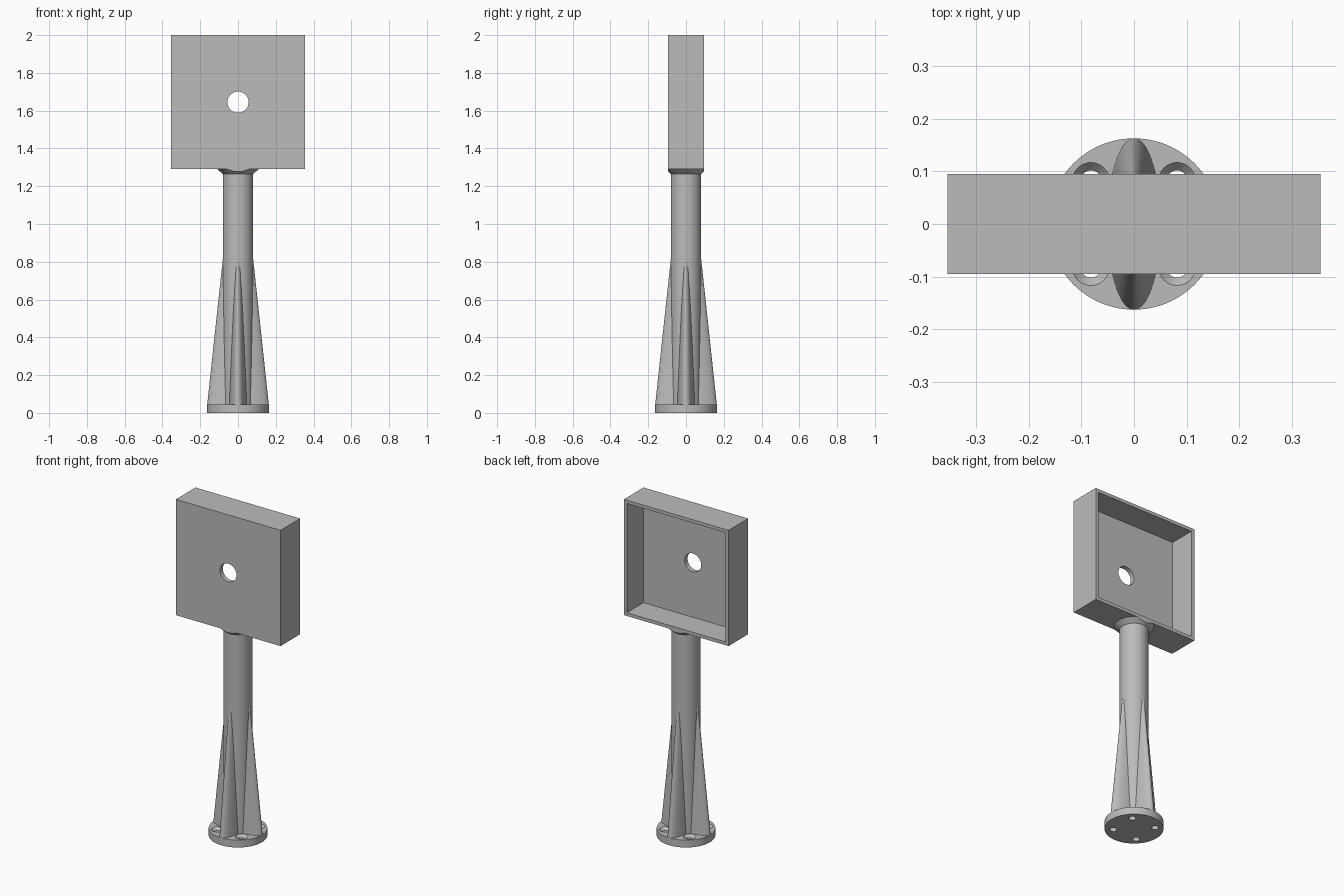
import bpy, bmesh, math
from mathutils import Matrix, Vector

if "Cube" in bpy.data.objects:
    bpy.data.objects.remove(bpy.data.objects["Cube"])

grey = bpy.data.materials.new("plain_grey")
grey.use_nodes = True
colour = (0.5, 0.5, 0.5, 1)
grey.diffuse_color = colour
grey.node_tree.nodes["Principled BSDF"].inputs["Base Color"].default_value = colour

BASE_R, BASE_H = 0.163, 0.045
POST_R, POST_TOP = 0.08, 1.265
HEAD_W, HEAD_Y, HEAD_Z0, HEAD_Z1 = 0.355, 0.095, 1.29, 2.0
WALL, PLATE = 0.02, 0.028


def finish(name, bm):
    bmesh.ops.recalc_face_normals(bm, faces=bm.faces)
    mesh = bpy.data.meshes.new(name)
    bm.to_mesh(mesh)
    bm.free()
    mesh.materials.append(grey)
    obj = bpy.data.objects.new(name, mesh)
    bpy.context.collection.objects.link(obj)
    return obj


def box(name, lo, hi):
    lo, hi = Vector(lo), Vector(hi)
    bm = bmesh.new()
    bmesh.ops.create_cube(bm, size=1)
    bmesh.ops.scale(bm, vec=hi - lo, verts=bm.verts)
    bmesh.ops.translate(bm, vec=(lo + hi) / 2, verts=bm.verts)
    return finish(name, bm)


def cone(name, r0, r1, z0, z1, x=0, y=0, segs=64, squash=1):
    """Upright cone or cylinder; squash flattens its section into an ellipse."""
    bm = bmesh.new()
    bmesh.ops.create_cone(bm, cap_ends=True, segments=segs, radius1=r0,
                          radius2=r1, depth=z1 - z0)
    bmesh.ops.scale(bm, vec=(1, squash, 1), verts=bm.verts)
    bmesh.ops.translate(bm, vec=(x, y, (z0 + z1) / 2), verts=bm.verts)
    return finish(name, bm)


def cut(target, cutter, operation="DIFFERENCE"):
    mod = target.modifiers.new("cut", "BOOLEAN")
    mod.operation, mod.solver, mod.object = operation, "EXACT", cutter
    bpy.context.view_layer.objects.active = target
    bpy.ops.object.modifier_apply(modifier=mod.name)
    bpy.data.objects.remove(cutter)


def smooth(obj):
    bpy.ops.object.select_all(action="DESELECT")
    obj.select_set(True)
    bpy.context.view_layer.objects.active = obj
    bpy.ops.object.shade_smooth_by_angle(angle=math.radians(30))


# Round foot with four countersunk bolt holes
base = cone("base_flange", BASE_R, BASE_R, 0, BASE_H, segs=96)
for sx in (-1, 1):
    for sy in (-1, 1):
        x, y = 0.082 * sx, 0.082 * sy
        cut(base, cone("hole_cutter", 0.02, 0.02, -0.05, 0.1, x, y, 32))
        cut(base, cone("sink_cutter", 0.02, 0.036, BASE_H - 0.017, BASE_H + 0.001, x, y, 32))

# Post
post = cone("post", POST_R, POST_R, BASE_H, HEAD_Z0)

# Crossed tapering ribs with elliptical section, sinking into the post at the top
ribs = []
for name, turn in (("side_ribs", 0), ("front_back_ribs", 90)):
    rib = cone(name, BASE_R, 0.075, BASE_H, 0.865, squash=0.31, segs=96)
    rib.data.transform(Matrix.Rotation(math.radians(turn), 4, "Z"))
    ribs.append(rib)

# Flared collar, trimmed flush with the head's front and back
collar = cone("collar", POST_R, 0.11, POST_TOP, HEAD_Z0)
cut(collar, box("trim_cutter", (-1, -HEAD_Y, 1), (1, HEAD_Y, 2)), "INTERSECT")

# Square head: tray open at the back, with a round hole through its front plate
head = box("head_tray", (-HEAD_W, -HEAD_Y, HEAD_Z0), (HEAD_W, HEAD_Y, HEAD_Z1))
cut(head, box("pocket_cutter", (WALL - HEAD_W, PLATE - HEAD_Y, HEAD_Z0 + WALL),
              (HEAD_W - WALL, 0.3, HEAD_Z1 - WALL)))
hole = cone("front_hole_cutter", 0.056, 0.056, -0.3, 0.3, segs=48)
hole.data.transform(Matrix.Translation((0, 0, (HEAD_Z0 + HEAD_Z1) / 2))
                    @ Matrix.Rotation(math.radians(90), 4, "X"))
cut(head, hole)

for obj in (base, post, collar, head, *ribs):
    smooth(obj)
